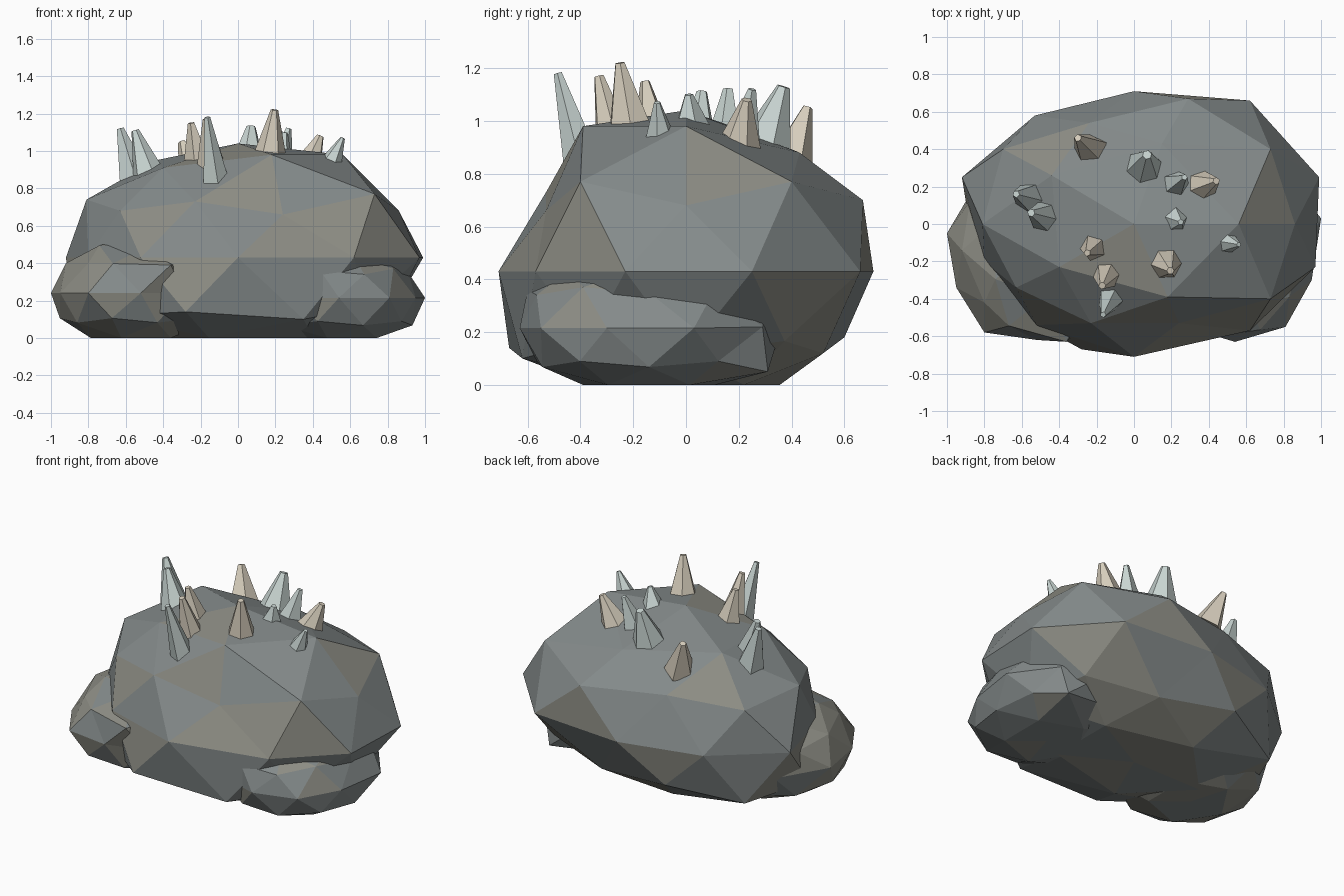
import bpy, bmesh, random
from mathutils import Vector

if "Cube" in bpy.data.objects:
    bpy.data.objects.remove(bpy.data.objects["Cube"])

random.seed(4)


def material(name, rgb):
    m = bpy.data.materials.new(name)
    m.diffuse_color = (*rgb, 1)
    m.use_nodes = True
    m.node_tree.nodes["Principled BSDF"].inputs["Base Color"].default_value = m.diffuse_color
    return m


GREY = material("grey_stone", (0.23, 0.255, 0.255))
TAN = material("tan_stone", (0.27, 0.27, 0.235))
PALE = material("pale_crystal", (0.58, 0.66, 0.64))
SAND = material("sand_crystal", (0.68, 0.62, 0.51))


def add_object(name, bm, mats):
    mesh = bpy.data.meshes.new(name)
    bm.to_mesh(mesh)
    bm.free()
    for m in mats:
        mesh.materials.append(m)
    obj = bpy.data.objects.new(name, mesh)
    bpy.context.collection.objects.link(obj)
    return obj


def boulder(name, centre, radii, corners=(), tan_share=0.3):
    """Faceted stone: scaled icosphere, chosen corners pulled, base flattened."""
    bm = bmesh.new()
    bmesh.ops.create_icosphere(bm, subdivisions=2, radius=1)
    for v in bm.verts:
        v.co = Vector(centre) + Vector([a * b for a, b in zip(v.co, radii)])
    free = list(bm.verts)
    pulls = []
    for c in corners:
        v = min(free, key=lambda w: (w.co - Vector(c)).length)
        free.remove(v)
        pulls.append((v, Vector(c)))
    for v, c in pulls:
        v.co = c
    for v in bm.verts:
        v.co.z = max(v.co.z, 0)
    for f in bm.faces:
        f.material_index = int(random.random() < tan_share)
    return add_object(name, bm, [GREY, TAN])


# Main boulder
boulder("main_boulder", (0, 0, 0.43), (0.95, 0.71, 0.59), [
    (0, 0, 1.04),
    (.56, 0, .98), (.18, -.39, .98), (-.40, -.23, .91), (-.44, .26, .95), (.15, .43, .88),
    (.73, -.40, .77), (.73, .40, .77), (-.23, -.53, .73), (-.81, 0, .74), (-.24, .54, .73),
    (.24, -.53, .66), (-.63, -.34, .68), (.86, 0, .68), (.29, .67, .70), (-.70, .40, .70),
    (0, -.71, .43), (.62, -.57, .43), (.97, -.23, .43), (.99, .25, .43), (.62, .66, .43),
    (0, .71, .43), (-.53, .58, .43), (-.92, .25, .43), (-.80, -.20, .43), (-.52, -.54, .43),
    (-.28, -.67, .14), (.35, -.62, .10), (-.27, .60, .18), (.24, .52, .12),
    (-.88, 0, .14), (-.70, .40, .10),
])

# Side stones half buried in the main boulder
boulder("right_stone", (0.55, -0.14, 0.215), (0.45, 0.5, 0.28), [
    (1.0, .03, .215), (.95, -.30, .215), (.81, -.55, .215), (.54, -.63, .215),
    (.83, -.39, .37), (.91, -.14, .35), (.44, -.60, .36), (.62, -.44, .44),
    (.80, .29, .22), (.76, .31, .05)], 0.15)
boulder("left_stone", (-0.55, -0.14, 0.24), (0.45, 0.5, 0.3), [
    (-1.0, -.05, .24), (-.95, -.34, .24), (-.80, -.58, .24), (-.52, -.62, .24),
    (-.80, -.42, .40), (-.92, -.14, .40), (-.36, -.63, .39)], 0.8)


def crystal(name, base, tip, radius, mat, sides=6):
    """Tapered blunt spike with one end sunk in the boulder."""
    bm = bmesh.new()
    base, tip = Vector(base), Vector(tip)
    axis = tip - base
    bmesh.ops.create_cone(bm, cap_ends=True, segments=sides, radius1=radius,
                          radius2=radius * 0.22, depth=axis.length)
    obj = add_object(name, bm, [mat])
    obj.location = (base + tip) / 2
    obj.rotation_euler = axis.to_track_quat('Z', 'Y').to_euler()


# Spikes: base, tip, radius, colour
spikes = [
    ((-.23, .39, .83), (-.30, .46, 1.05), .095, SAND),
    ((.05, .29, .87), (.07, .37, 1.13), .115, PALE),
    ((.22, .21, .92), (.27, .25, 1.12), .075, PALE),
    ((.36, .20, .89), (.44, .23, 1.08), .09, SAND),
    ((.22, .02, .97), (.25, .01, 1.10), .075, PALE),
    ((.50, -.10, .94), (.56, -.11, 1.07), .058, PALE),
    ((-.55, .14, .84), (-.63, .16, 1.12), .09, PALE),
    ((-.47, .04, .85), (-.55, .06, 1.11), .095, PALE),
    ((-.21, -.12, .91), (-.25, -.155, 1.15), .085, SAND),
    ((-.14, -.26, .87), (-.17, -.33, 1.17), .088, SAND),
    ((-.12, -.39, .83), (-.165, -.485, 1.18), .075, PALE),
    ((.17, -.21, .97), (.195, -.25, 1.22), .09, SAND),
]
for i, s in enumerate(spikes):
    crystal(f"spike_{i + 1}", *s, sides=5 + i % 2)
